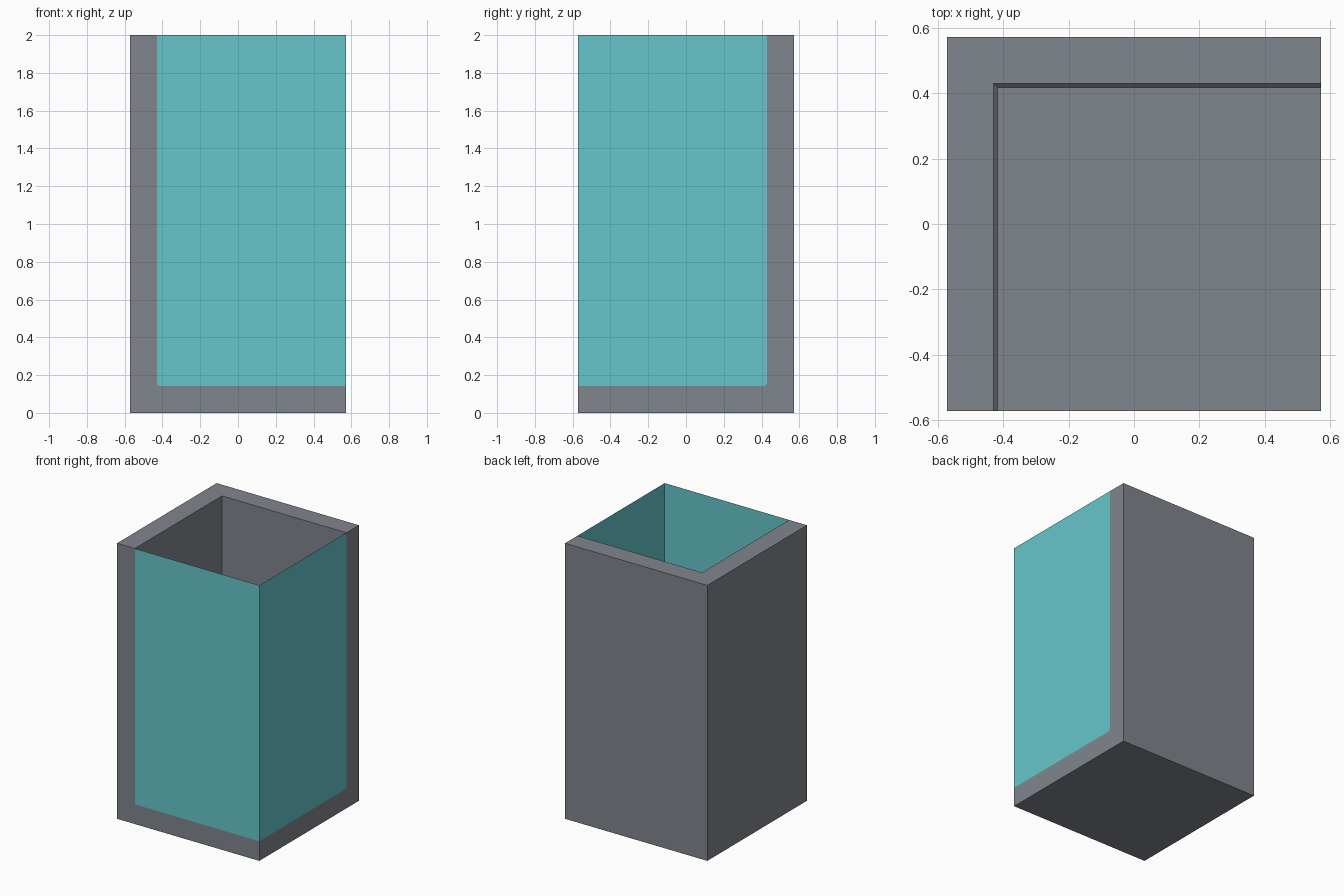
import bpy, bmesh

if "Cube" in bpy.data.objects:
    bpy.data.objects.remove(bpy.data.objects["Cube"])

H = 4 / 7      # half width
T = 1 / 7      # wall and floor thickness
TOP = 2.0
C = 0.012      # small chamfer where walls meet the floor
IN = H - T     # inner face of the walls


def material(name, rgb):
    m = bpy.data.materials.new(name)
    m.diffuse_color = (*rgb, 1)
    m.use_nodes = True
    m.node_tree.nodes["Principled BSDF"].inputs["Base Color"].default_value = m.diffuse_color
    return m


def add_object(name, bm, mat):
    bmesh.ops.recalc_face_normals(bm, faces=bm.faces[:])
    me = bpy.data.meshes.new(name)
    bm.to_mesh(me)
    bm.free()
    me.materials.append(mat)
    ob = bpy.data.objects.new(name, me)
    bpy.context.collection.objects.link(ob)
    return ob


def box(lo, hi):
    bm = bmesh.new()
    bmesh.ops.create_cube(bm, size=1)
    for v in bm.verts:
        v.co = [(a + b) / 2 + c * (b - a) for a, b, c in zip(lo, hi, v.co)]
    return bm


grey = material("concrete grey", (0.216, 0.235, 0.266))
teal = material("teal glass", (0.133, 0.565, 0.597))

# Shell: floor, left wall and back wall in one piece
shell = add_object("wall_shell", box((-H, -H, 0), (H, H, TOP)), grey)

# Cutter for the open interior, chamfered along the floor
bm = box((-IN, -1, T), (1, IN, TOP + 1))
low = [e for e in bm.edges if all(abs(v.co.z - T) < 1e-5 for v in e.verts)
       and (all(v.co.x < 0 for v in e.verts) or all(v.co.y > 0 for v in e.verts))]
bmesh.ops.bevel(bm, geom=low, offset=C, segments=1, affect='EDGES')
cutter = add_object("interior_cutter", bm, grey)
cutter.hide_render = True

mod = shell.modifiers.new("interior", 'BOOLEAN')
mod.operation = 'DIFFERENCE'
mod.solver = 'EXACT'
mod.object = cutter
bpy.context.view_layer.objects.active = shell
shell.select_set(True)
bpy.ops.object.modifier_apply(modifier=mod.name)
bpy.data.objects.remove(cutter, do_unlink=True)

# Thin glass panes flush with the front and right sides
outline = [(-IN, TOP), (-IN, T + C), (-IN + C, T), (H, T), (H, TOP)]
for name, place in (("front_pane", lambda u, z: (u, -H, z)),
                    ("right_pane", lambda u, z: (H, -u, z))):
    bm = bmesh.new()
    face = bm.faces.new([bm.verts.new(place(u, z)) for u, z in outline])
    pane = add_object(name, bm, teal)
    # make the pane face outward
    n = pane.data.polygons[0].normal
    if n.x - n.y < 0:
        pane.data.flip_normals()
